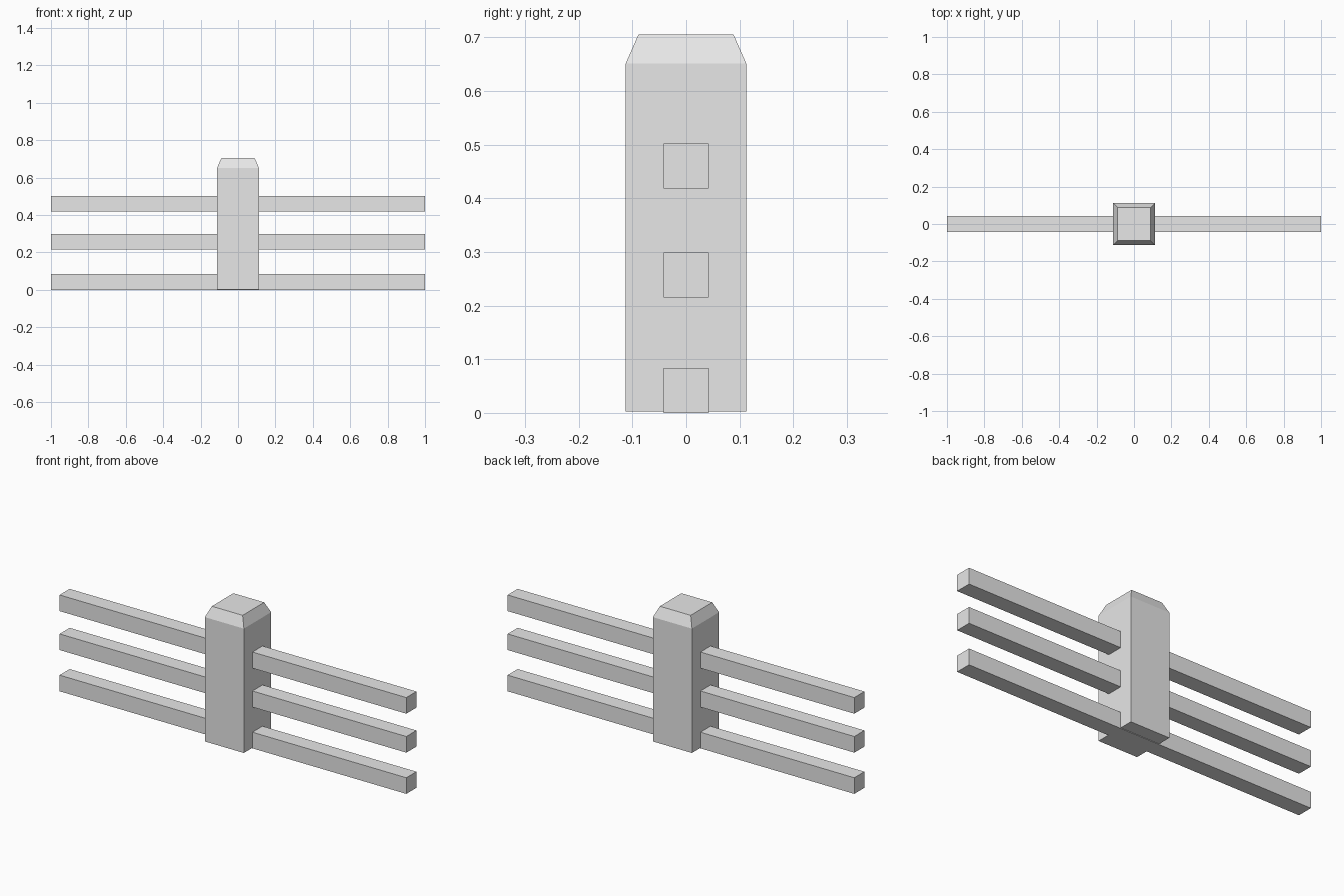
import bpy
import bmesh

cube = bpy.data.objects.get("Cube")
if cube:
    bpy.data.objects.remove(cube, do_unlink=True)

grey = bpy.data.materials.new("light_grey")
grey.use_nodes = True
colour = (0.8, 0.8, 0.8, 1)
grey.diffuse_color = colour
grey.node_tree.nodes["Principled BSDF"].inputs["Base Color"].default_value = colour


def box(name, size, bottom):
    """Box centred on x and y, standing at the given height."""
    bm = bmesh.new()
    bmesh.ops.create_cube(bm, size=1)
    for v in bm.verts:
        v.co.x *= size[0]
        v.co.y *= size[1]
        v.co.z = bottom + (v.co.z + 0.5) * size[2]
    mesh = bpy.data.meshes.new(name)
    bm.to_mesh(mesh)
    bm.free()
    mesh.materials.append(grey)
    obj = bpy.data.objects.new(name, mesh)
    bpy.context.collection.objects.link(obj)
    return obj


# Square post with a tapered cap raised from its top face
post_width, cap_width = 0.225, 0.158
shoulder, top = 0.651, 0.705
post = box("post", (post_width, post_width, shoulder - 0.003), 0.003)
bm = bmesh.new()
bm.from_mesh(post.data)
top_face = max(bm.faces, key=lambda f: f.calc_center_median().z)
bmesh.ops.inset_region(bm, faces=[top_face], thickness=(post_width - cap_width) / 2)
for v in top_face.verts:
    v.co.z = top
bm.to_mesh(post.data)
bm.free()

# Three long rails passing through the post
for name, bottom in (("lower_rail", 0), ("middle_rail", 0.215), ("upper_rail", 0.418)):
    box(name, (2, 0.083, 0.084), bottom)
